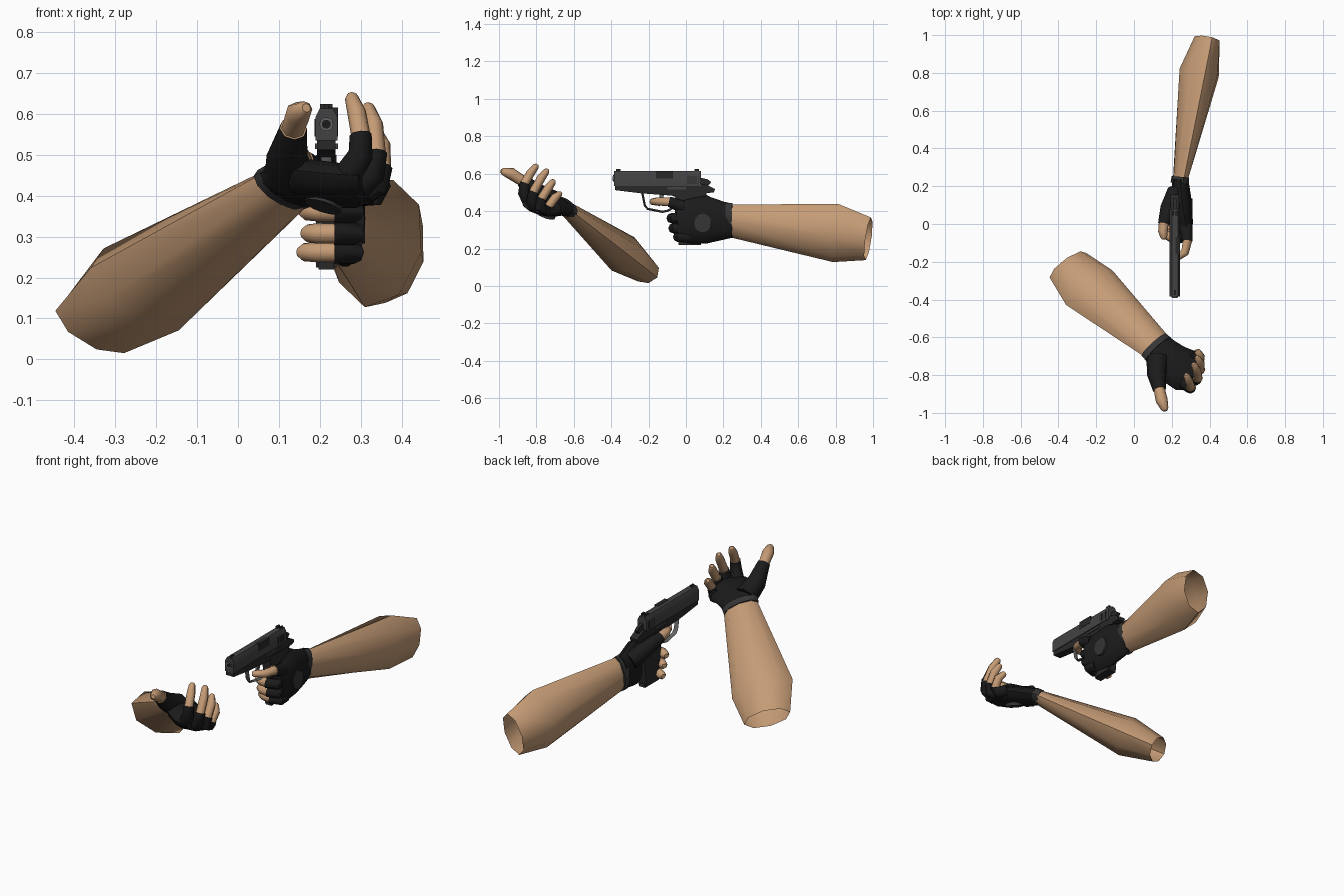
import bpy, bmesh, math
from mathutils import Vector

if "Cube" in bpy.data.objects:
    bpy.data.objects.remove(bpy.data.objects["Cube"])


def material(name, r, g, b):
    m = bpy.data.materials.new(name)
    m.use_nodes = True
    m.diffuse_color = (r, g, b, 1)
    m.node_tree.nodes["Principled BSDF"].inputs["Base Color"].default_value = (r, g, b, 1)
    return m


SKIN = material("skin", 0.56, 0.33, 0.18)
GLOVE = material("black glove", 0.011, 0.011, 0.011)
PATCH = material("grey patch", 0.035, 0.035, 0.035)
SLIDE = material("slide steel", 0.055, 0.055, 0.055)
FRAME = material("dark frame", 0.022, 0.022, 0.022)
STEEL = material("worn steel", 0.12, 0.12, 0.12)
made = []


def finish(name, bm, mats):
    bmesh.ops.recalc_face_normals(bm, faces=bm.faces)
    me = bpy.data.meshes.new(name)
    bm.to_mesh(me)
    bm.free()
    ob = bpy.data.objects.new(name, me)
    bpy.context.collection.objects.link(ob)
    for m in mats:
        me.materials.append(m)
    made.append(ob)
    return ob


def limb(name, rings, wide, mats, sides=8, split=None, closed=True, tip=False):
    """Loft ellipses (x, y, z, wide radius, thin radius); material changes at ring `split`."""
    wides = wide if isinstance(wide, list) else [wide] * len(rings)
    pts = [Vector(r[:3]) for r in rings]
    sections = []
    for i, r in enumerate(rings):
        t = (pts[min(i + 1, len(pts) - 1)] - pts[max(i - 1, 0)]).normalized()
        w = Vector(wides[i])
        w = (w - t * w.dot(t)).normalized()
        n = t.cross(w)
        sections.append((pts[i], w * r[3], n * r[4], int(split is not None and i > split)))
        if i == split:
            sections.append((pts[i], w * r[3] * 0.87, n * r[4] * 0.87, 1))
    if tip:
        p, w, n, k = sections[-1]
        sections.append((p + t * w.length * 0.6, w * 0.55, n * 0.55, k))
    bm = bmesh.new()
    loops = []
    for p, w, n, k in sections:
        angles = [2 * math.pi * j / sides for j in range(sides)]
        loops.append([bm.verts.new(p + w * math.cos(a) + n * math.sin(a)) for a in angles])
    for a, b, s in zip(loops, loops[1:], sections[1:]):
        for j in range(sides):
            k = (j + 1) % sides
            bm.faces.new((a[j], a[k], b[k], b[j])).material_index = s[3]
    if closed:
        bm.faces.new(loops[0])
        bm.faces.new(loops[-1]).material_index = sections[-1][3]
    return finish(name, bm, mats)


def finger(name, path, radii, split, wide=(0, 0, 1)):
    rings = [(*p, r, r) for p, r in zip(path, radii)]
    return limb(name, rings, wide, [GLOVE, SKIN], split=split, tip=True)


def extrude(name, profile, axis, lo, hi, mat):
    """Extrude a 2D outline along x (outline is y, z) or along y (outline is x, z)."""
    bm = bmesh.new()
    place = (lambda p, d: (d, *p)) if axis == "x" else (lambda p, d: (p[0], d, p[1]))
    a, b = [[bm.verts.new(place(p, d)) for p in profile] for d in (lo, hi)]
    bm.faces.new(a)
    bm.faces.new(b)
    for j in range(len(a)):
        k = (j + 1) % len(a)
        bm.faces.new((a[j], a[k], b[k], b[j]))
    return finish(name, bm, [mat])


def box(name, x, y, z, mat):
    return extrude(name, [(y[0], z[0]), (y[1], z[0]), (y[1], z[1]), (y[0], z[1])], "x", *x, mat)


# Gun arm: forearm, cuff and palm
tilt = (0.2, 0, 0.98)
limb("gun_forearm", [(0.243, 0.22, 0.35, 0.087, 0.036), (0.345, 0.8, 0.283, 0.16, 0.108),
                     (0.387, 0.975, 0.252, 0.118, 0.07)], tilt, [SKIN], sides=8, closed=False)
limb("gun_cuff", [(0.242, 0.215, 0.35, 0.096, 0.046), (0.245, 0.25, 0.35, 0.094, 0.043)],
     tilt, [PATCH], sides=12)
limb("gun_palm", [(0.243, 0.24, 0.35, 0.093, 0.041), (0.247, 0.2, 0.348, 0.102, 0.046),
                  (0.255, 0.11, 0.355, 0.128, 0.052), (0.272, 0.01, 0.345, 0.118, 0.04),
                  (0.28, -0.05, 0.34, 0.1, 0.03)], (0, 0, 1), [GLOVE], sides=12)
limb("gun_hand_patch", [(0.28, 0.09, 0.335, 0.052, 0.046), (0.311, 0.09, 0.335, 0.052, 0.046)],
     (0, 0, 1), [PATCH], sides=12)

# Gun hand digits
for label, y, z, tip_x in (("middle", -0.065, 0.362, 0.165), ("ring", -0.055, 0.308, 0.17),
                           ("pinky", -0.03, 0.262, 0.16)):
    finger("gun_" + label + "_finger",
           [(0.275, y + 0.05, z), (0.285, y, z), (0.235, y - 0.012, z), (0.195, y - 0.006, z),
            (tip_x, y + 0.012, z)], [0.03, 0.028, 0.028, 0.025, 0.022], 2)
finger("gun_index_finger", [(0.275, -0.01, 0.42), (0.283, -0.09, 0.45), (0.27, -0.15, 0.452),
                            (0.225, -0.18, 0.45)], [0.036, 0.028, 0.022, 0.018], 1)
finger("gun_thumb", [(0.225, 0.17, 0.4), (0.18, 0.08, 0.455), (0.157, 0.0, 0.485),
                     (0.153, -0.04, 0.495), (0.158, -0.07, 0.5)],
       [0.05, 0.042, 0.03, 0.025, 0.018], 2)

# Free arm: forearm, cuff and palm
lean = (0.743, 0.578, -0.338)
limb("free_forearm", [(0.125, -0.655, 0.425, 0.088, 0.037), (-0.237, -0.337, 0.171, 0.162, 0.108),
                      (-0.35, -0.218, 0.082, 0.122, 0.07)], lean, [SKIN], sides=8, closed=False)
limb("free_cuff", [(0.105, -0.64, 0.415, 0.094, 0.043), (0.13, -0.662, 0.427, 0.096, 0.046)],
     lean, [PATCH], sides=12)
across = (0.42, 0.88, -0.25)
limb("free_palm", [(0.115, -0.65, 0.42, 0.092, 0.041), (0.15, -0.685, 0.43, 0.1, 0.046),
                   (0.2, -0.735, 0.43, 0.112, 0.052), (0.27, -0.775, 0.425, 0.118, 0.048),
                   (0.32, -0.79, 0.425, 0.095, 0.035)],
     [lean, lean, (0.6, 0.77, -0.3), across, across], [GLOVE], sides=12)
limb("free_hand_patch", [(0.215, -0.74, 0.4, 0.05, 0.045), (0.207, -0.748, 0.373, 0.05, 0.045)],
     across, [PATCH], sides=12)

# Free hand digits, curled upward
curled = {
    "index": [(0.26, -0.835, 0.44), (0.3, -0.868, 0.5), (0.3, -0.862, 0.55), (0.29, -0.83, 0.605),
              (0.278, -0.802, 0.64)],
    "middle": [(0.29, -0.8, 0.42), (0.33, -0.825, 0.455), (0.338, -0.815, 0.505),
               (0.332, -0.775, 0.575), (0.318, -0.745, 0.615)],
    "ring": [(0.3, -0.75, 0.41), (0.34, -0.78, 0.425), (0.351, -0.77, 0.47), (0.35, -0.735, 0.525),
             (0.336, -0.71, 0.558)],
    "pinky": [(0.3, -0.69, 0.41), (0.335, -0.73, 0.405), (0.348, -0.73, 0.43),
              (0.352, -0.7, 0.472), (0.336, -0.675, 0.493)]}
for label, path in curled.items():
    finger("free_" + label + "_finger", path, [0.036, 0.031, 0.027, 0.023, 0.017], 2, (1, 0, 0))
finger("free_thumb", [(0.125, -0.71, 0.45), (0.12, -0.8, 0.5), (0.135, -0.88, 0.565),
                      (0.147, -0.935, 0.6), (0.163, -0.978, 0.612)],
       [0.06, 0.05, 0.034, 0.032, 0.02], 2)

# Pistol: slide with chamfered top, frame, muzzle
MID = 0.216


def section(half, low, high, chamfer):
    side = [(half, low), (half, high - 2 * chamfer), (half - chamfer, high)]
    return [(MID + x, z) for x, z in side] + [(MID - x, z) for x, z in reversed(side)]


extrude("slide", section(0.027, 0.535, 0.614, 0.011), "y", -0.385, 0.08, SLIDE)
extrude("frame", [(-0.38, 0.512), (-0.24, 0.495), (-0.04, 0.48), (0.15, 0.5), (0.155, 0.518),
                  (0.1, 0.545), (-0.38, 0.545)], "x", MID - 0.023, MID + 0.023, FRAME)
extrude("grip", [(-0.06, 0.5), (-0.035, 0.225), (0.075, 0.225), (0.11, 0.5)],
        "x", MID - 0.025, MID + 0.025, FRAME)
box("magazine_base", (MID - 0.019, MID + 0.019), (-0.04, 0.08), (0.22, 0.24), FRAME)
limb("muzzle", [(MID, -0.39, 0.575, 0.017, 0.017), (MID, -0.37, 0.575, 0.017, 0.017)],
     (0, 0, 1), [STEEL], sides=12)
limb("bore", [(MID, -0.392, 0.575, 0.011, 0.011), (MID, -0.385, 0.575, 0.011, 0.011)],
     (0, 0, 1), [GLOVE], sides=12)
extrude("hammer", [(0.07, 0.54), (0.07, 0.58), (0.115, 0.57), (0.135, 0.555), (0.115, 0.53)],
        "x", MID - 0.009, MID + 0.009, FRAME)

# Sights, ejection port, slide serrations and controls
box("front_sight", (MID - 0.005, MID + 0.005), (-0.375, -0.35), (0.61, 0.624), FRAME)
for s in (-1, 1):
    box("rear_sight", sorted((MID + s * 0.005, MID + s * 0.015)), (0.045, 0.07), (0.61, 0.624), FRAME)
    face = sorted((MID + s * 0.025, MID + s * 0.0285))
    for i in range(6):
        y = 0.008 + i * 0.011
        box("slide_serration", face, (y, y + 0.005), (0.545, 0.588), FRAME)
    box("slide_catch", sorted((MID + s * 0.02, MID + s * 0.028)), (-0.1, 0.0), (0.515, 0.528), SLIDE)
box("ejection_port", (MID + 0.004, MID + 0.0285), (-0.16, -0.07), (0.575, 0.6155), FRAME)

# Trigger and guard
extrude("trigger", [(-0.14, 0.49), (-0.15, 0.43), (-0.14, 0.425), (-0.115, 0.49)],
        "x", MID - 0.007, MID + 0.007, STEEL)
guard = [(-0.235, 0.505), (-0.22, 0.43), (-0.205, 0.412), (-0.125, 0.396), (-0.095, 0.403),
         (-0.05, 0.43)]
limb("trigger_guard", [(MID, y, z, 0.013, 0.006) for y, z in guard], (1, 0, 0), [STEEL], sides=4)

# Smooth shading that keeps hard edges
for ob in bpy.context.selected_objects:
    ob.select_set(False)
for ob in made:
    ob.select_set(True)
bpy.context.view_layer.objects.active = made[0]
bpy.ops.object.shade_smooth_by_angle(angle=math.radians(50))
